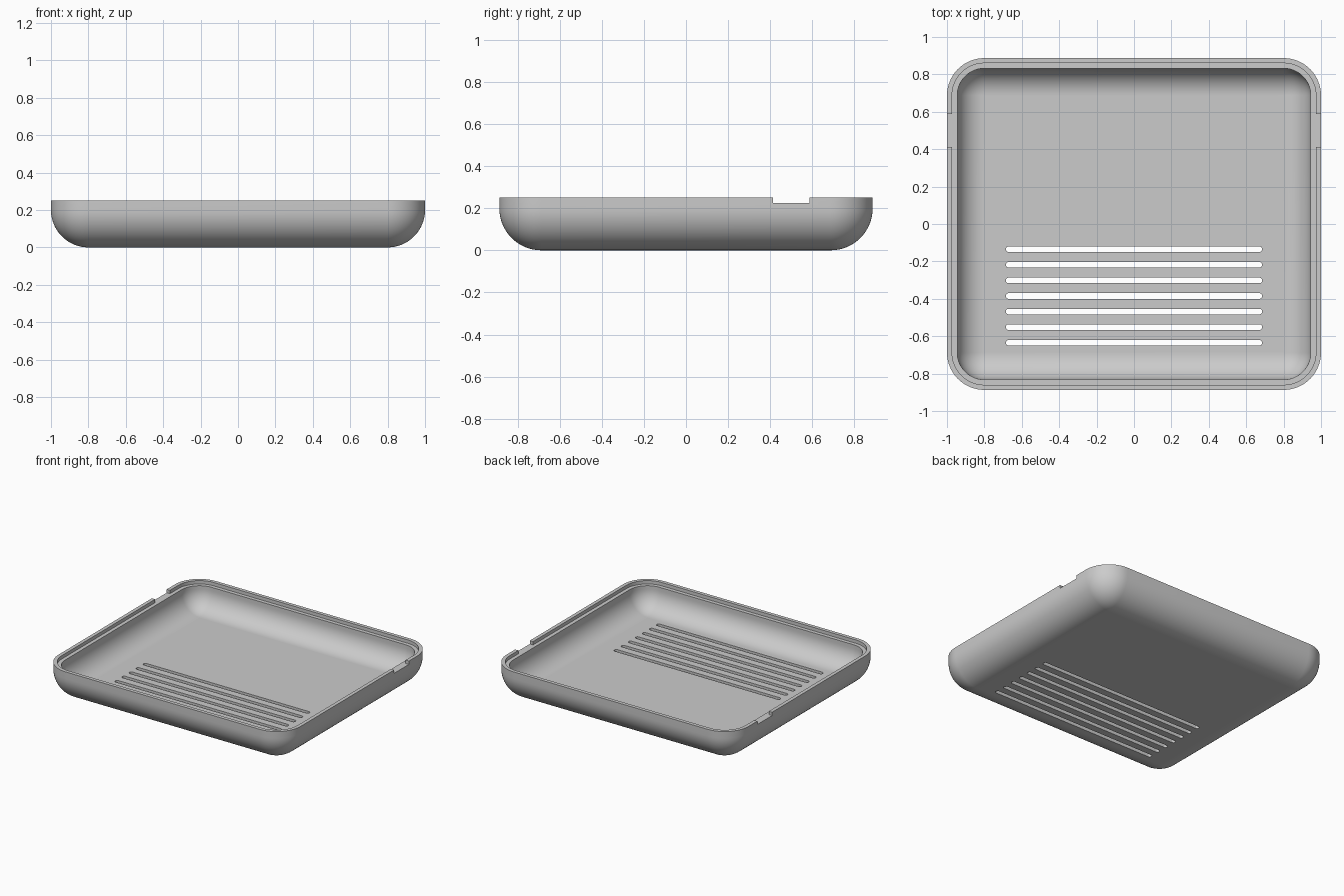
import bpy, bmesh
from math import sin, cos, pi, radians

if "Cube" in bpy.data.objects:
    bpy.data.objects.remove(bpy.data.objects["Cube"])

HALF_X, HALF_Y, HEIGHT = 1.0, 0.887, 0.25
RADIUS, WALL, LIP, STEP_Z = 0.2, 0.055, 0.027, 0.225
SEGS = 16

grey = bpy.data.materials.new("plain_grey")
grey.use_nodes = True
grey.diffuse_color = (0.6, 0.6, 0.6, 1)
grey.node_tree.nodes["Principled BSDF"].inputs["Base Color"].default_value = (0.6, 0.6, 0.6, 1)


def rounded_ring(bm, hx, hy, r, z):
    """Ring of vertices round a rectangle with rounded corners."""
    verts = []
    for k, (sx, sy) in enumerate([(1, 1), (-1, 1), (-1, -1), (1, -1)]):
        for i in range(SEGS + 1):
            a = (k + i / SEGS) * pi / 2
            verts.append(bm.verts.new((sx * (hx - r) + r * cos(a),
                                       sy * (hy - r) + r * sin(a), z)))
    return verts


def loft(bm, rings):
    """Closed skin through a list of rings."""
    n = len(rings[0])
    for low, high in zip(rings, rings[1:]):
        for i in range(n):
            j = (i + 1) % n
            bm.faces.new((low[i], low[j], high[j], high[i]))
    bm.faces.new(rings[0][::-1])
    bm.faces.new(rings[-1])


def finish(bm, name):
    bmesh.ops.remove_doubles(bm, verts=bm.verts, dist=1e-5)
    bmesh.ops.recalc_face_normals(bm, faces=bm.faces)
    mesh = bpy.data.meshes.new(name)
    bm.to_mesh(mesh)
    bm.free()
    obj = bpy.data.objects.new(name, mesh)
    bpy.context.collection.objects.link(obj)
    mesh.materials.append(grey)
    return obj


# Wall section as (inset, height): outer fillet, stepped rim, inner fillet
angles = [i / SEGS * pi / 2 for i in range(SEGS + 1)]
inner_r = RADIUS - WALL
section = [(RADIUS * (1 - sin(a)), RADIUS * (1 - cos(a))) for a in angles]
section += [(0, HEIGHT), (LIP, HEIGHT), (LIP, STEP_Z), (WALL, STEP_Z)]
section += [(WALL + inner_r * (1 - cos(a)), RADIUS - inner_r * sin(a)) for a in angles]

bm = bmesh.new()
loft(bm, [rounded_ring(bm, HALF_X - d, HALF_Y - d, max(RADIUS - d, 0), z)
          for d, z in section])
tray = finish(bm, "tray_shell")

# Cutter: seven vent slots and a notch in the lip on each side
bm = bmesh.new()
for i in range(7):
    rings = [rounded_ring(bm, 0.685, 0.015, 0.0149, z) for z in (-0.1, 0.15)]
    loft(bm, rings)
    bmesh.ops.translate(bm, verts=rings[0] + rings[1], vec=(0, -0.135 - i * 0.0833, 0))
for side in (-1, 1):
    box = bmesh.ops.create_cube(bm, size=1)["verts"]
    bmesh.ops.scale(bm, verts=box, vec=(0.14, 0.174, 0.1))
    bmesh.ops.translate(bm, verts=box, vec=(side * 1.03, 0.5, STEP_Z + 0.05))
cutter = finish(bm, "slot_cutter")
cutter.hide_render = True

cut = tray.modifiers.new("slots", "BOOLEAN")
cut.operation = "DIFFERENCE"
cut.solver = "EXACT"
cut.object = cutter

bpy.ops.object.select_all(action="DESELECT")
tray.select_set(True)
bpy.context.view_layer.objects.active = tray
bpy.ops.object.modifier_apply(modifier=cut.name)
bpy.data.objects.remove(cutter)

# Smooth fillets, flat floor and rim
bpy.ops.object.shade_smooth_by_angle(angle=radians(30))
for face in tray.data.polygons:
    if abs(face.normal.z) > 0.9995:
        face.use_smooth = False
